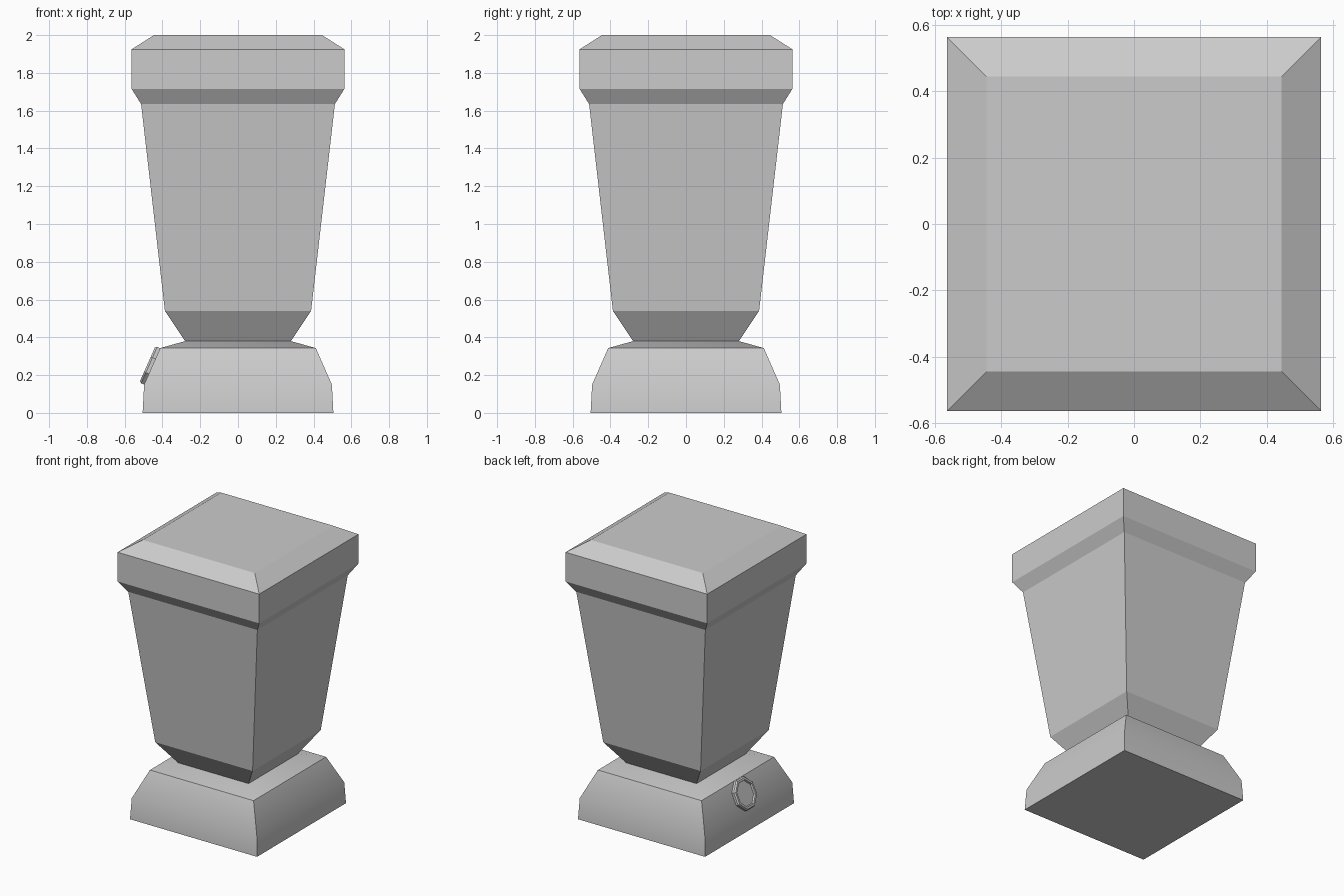
import bpy, bmesh, math
from mathutils import Matrix, Vector

if "Cube" in bpy.data.objects:
    bpy.data.objects.remove(bpy.data.objects["Cube"])


def loft(name, profile, sides, matrix=Matrix(), smooth_angle=None):
    """Stack regular polygons; profile holds (flat-to-centre distance, height)."""
    bm = bmesh.new()
    rings = []
    for apothem, z in profile:
        r = apothem / math.cos(math.pi / sides)
        angles = [2 * math.pi * (i + 0.5) / sides for i in range(sides)]
        rings.append([bm.verts.new((r * math.cos(a), r * math.sin(a), z)) for a in angles])
    for lo, hi in zip(rings, rings[1:]):
        for i in range(sides):
            j = (i + 1) % sides
            bm.faces.new((lo[i], lo[j], hi[j], hi[i]))
    bm.faces.new(rings[0][::-1])
    bm.faces.new(rings[-1])
    bmesh.ops.recalc_face_normals(bm, faces=bm.faces)
    bm.transform(matrix)
    mesh = bpy.data.meshes.new(name)
    bm.to_mesh(mesh)
    bm.free()
    obj = bpy.data.objects.new(name, mesh)
    bpy.context.collection.objects.link(obj)
    if smooth_angle:
        bpy.ops.object.select_all(action='DESELECT')
        obj.select_set(True)
        bpy.context.view_layer.objects.active = obj
        bpy.ops.object.shade_smooth_by_angle(angle=math.radians(smooth_angle))
    return obj


# Plinth with softly shaded sloping sides
loft("base", [(0.505, 0), (0.497, 0.15), (0.412, 0.343), (0.28, 0.38)], 4, smooth_angle=30)

# Tapered pillar with flared, chamfered cap
loft("pillar", [(0.28, 0.38), (0.387, 0.54), (0.513, 1.635), (0.563, 1.715),
                (0.563, 1.925), (0.445, 2.0)], 4)

# Octagonal button with raised rim on the left slope of the base
normal = Vector((-0.193, 0, 0.085)).normalized()
place = Matrix.Translation((-0.452, 0, 0.245)) @ normal.to_track_quat('Z', 'Y').to_matrix().to_4x4()
loft("button", [(0.105, -0.01), (0.105, 0.02), (0.098, 0.03), (0.084, 0.03),
                (0.08, 0.018)], 8, place)
